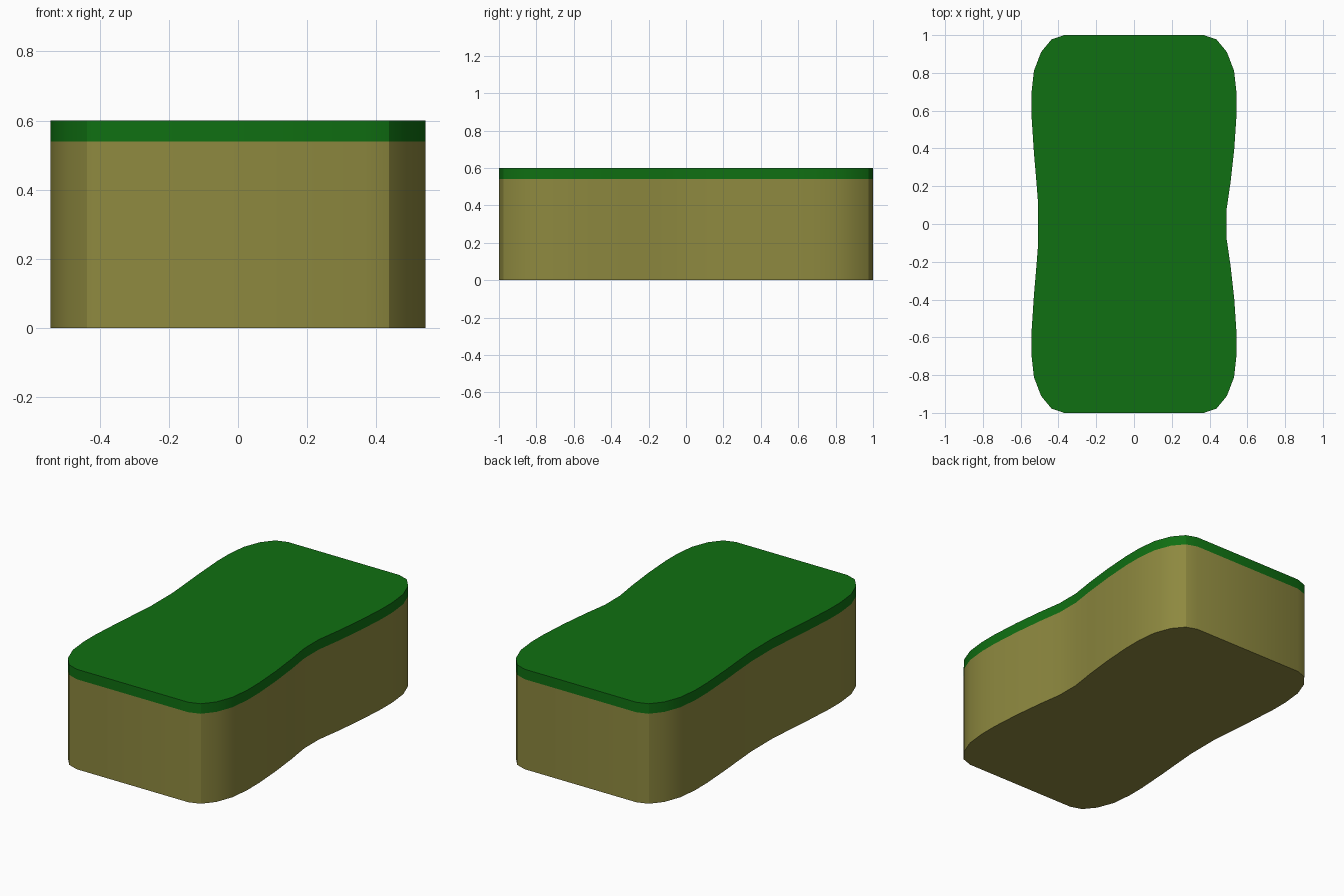
import bpy, bmesh
from math import radians

if "Cube" in bpy.data.objects:
    bpy.data.objects.remove(bpy.data.objects["Cube"])

# Back halves of the outline, from the end edge to the waist
CORNER = [(0.37, 1.0), (0.437, 0.977), (0.492, 0.91), (0.53, 0.81), (0.543, 0.69), (0.543, 0.58)]
RIGHT_WAIST = [(0.531, 0.4), (0.511, 0.22), (0.489, 0.07)]
LEFT_WAIST = [(0.53, 0.38), (0.518, 0.24), (0.507, 0.1)]


def full_side(half):
    return half + [(x, -y) for x, y in reversed(half)]


right = full_side(CORNER + RIGHT_WAIST)
left = [(-x, y) for x, y in full_side(CORNER + LEFT_WAIST)]
OUTLINE = right + left[::-1]


def slab(name, z0, z1, color):
    bm = bmesh.new()
    base = bm.faces.new([bm.verts.new((x, y, z0)) for x, y in OUTLINE])
    top = bmesh.ops.extrude_face_region(bm, geom=[base], use_keep_orig=True)
    verts = [g for g in top["geom"] if isinstance(g, bmesh.types.BMVert)]
    bmesh.ops.translate(bm, verts=verts, vec=(0, 0, z1 - z0))
    bmesh.ops.recalc_face_normals(bm, faces=bm.faces[:])
    mesh = bpy.data.meshes.new(name)
    bm.to_mesh(mesh)
    bm.free()
    mat = bpy.data.materials.new(name + "_material")
    mat.diffuse_color = (*color, 1)
    mat.use_nodes = True
    mat.node_tree.nodes["Principled BSDF"].inputs["Base Color"].default_value = mat.diffuse_color
    mesh.materials.append(mat)
    obj = bpy.data.objects.new(name, mesh)
    bpy.context.collection.objects.link(obj)
    bpy.ops.object.select_all(action="DESELECT")
    obj.select_set(True)
    bpy.context.view_layer.objects.active = obj
    bpy.ops.object.shade_smooth_by_angle(angle=radians(26))


# Soft foam block and the scouring layer on top
slab("sponge_foam", 0.0, 0.54, (0.27, 0.25, 0.05))
slab("scouring_pad", 0.54, 0.6, (0.005, 0.16, 0.006))
